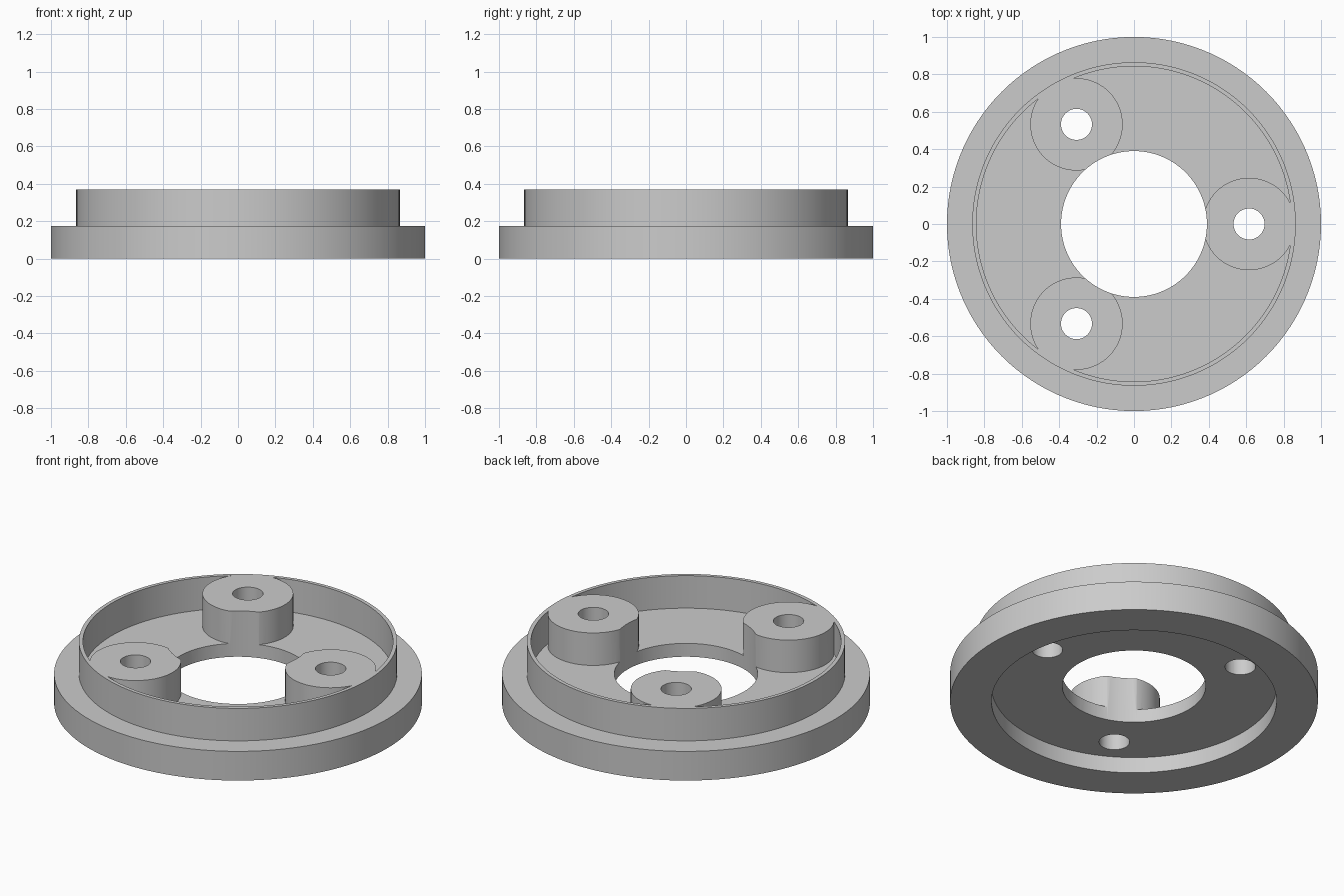
import bpy, bmesh, math

if "Cube" in bpy.data.objects:
    bpy.data.objects.remove(bpy.data.objects["Cube"])

SEG = 120
FLANGE_Z, RIM_Z, RECESS_Z = 0.175, 0.37, 0.095
HOLE_R, BOSS_DIST, BOSS_R, BOLT_R = 0.39, 0.615, 0.247, 0.083

grey = bpy.data.materials.new("light grey")
grey.diffuse_color = (0.6, 0.6, 0.6, 1)
grey.use_nodes = True
grey.node_tree.nodes["Principled BSDF"].inputs["Base Color"].default_value = grey.diffuse_color


def finish(name, bm):
    bmesh.ops.recalc_face_normals(bm, faces=bm.faces)
    mesh = bpy.data.meshes.new(name)
    bm.to_mesh(mesh)
    bm.free()
    mesh.materials.append(grey)
    obj = bpy.data.objects.new(name, mesh)
    bpy.context.collection.objects.link(obj)
    return obj


def revolve(name, profile):
    """Closed (radius, z) profile turned around the z axis."""
    bm = bmesh.new()
    rings = []
    for i in range(SEG):
        a = 2 * math.pi * i / SEG
        rings.append([bm.verts.new((r * math.cos(a), r * math.sin(a), z)) for r, z in profile])
    n = len(profile)
    for i in range(SEG):
        p, q = rings[i], rings[(i + 1) % SEG]
        for j in range(n):
            k = (j + 1) % n
            bm.faces.new((p[j], q[j], q[k], p[k]))
    return finish(name, bm)


def cylinders(name, parts, z0, z1):
    """Upright cylinders, each given as (x, y, radius, sides)."""
    bm = bmesh.new()
    for x, y, r, sides in parts:
        pts = [(x + r * math.cos(2 * math.pi * i / sides),
                y + r * math.sin(2 * math.pi * i / sides)) for i in range(sides)]
        low = [bm.verts.new((px, py, z0)) for px, py in pts]
        top = [bm.verts.new((px, py, z1)) for px, py in pts]
        bm.faces.new(low[::-1])
        bm.faces.new(top)
        for i in range(sides):
            j = (i + 1) % sides
            bm.faces.new((low[i], low[j], top[j], top[i]))
    return finish(name, bm)


def boolean(target, tool, operation):
    tool.hide_render = True
    mod = target.modifiers.new(tool.name, 'BOOLEAN')
    mod.operation, mod.object, mod.solver = operation, tool, 'EXACT'
    bpy.context.view_layer.update()
    graph = bpy.context.evaluated_depsgraph_get()
    mesh = bpy.data.meshes.new_from_object(target.evaluated_get(graph))
    target.modifiers.clear()
    target.data = mesh
    bpy.data.objects.remove(tool)


# Flanged ring with raised rim, floor and underside recess
hub = revolve("flanged_hub", [
    (0.2, RECESS_Z), (0.775, RECESS_Z), (0.775, 0), (1, 0), (1, FLANGE_Z),
    (0.865, FLANGE_Z), (0.865, RIM_Z), (0.843, RIM_Z), (0.843, FLANGE_Z), (0.2, FLANGE_Z)])

# Three bosses, flush with the rim
spots = [(BOSS_DIST * math.cos(a), BOSS_DIST * math.sin(a))
         for a in (0, 2 * math.pi / 3, 4 * math.pi / 3)]
boolean(hub, cylinders("bosses", [(x, y, BOSS_R, 72) for x, y in spots], 0.14, RIM_Z), 'UNION')

# Centre bore and bolt holes
holes = [(0, 0, HOLE_R, SEG)] + [(x, y, BOLT_R, 48) for x, y in spots]
boolean(hub, cylinders("hole_cutter", holes, -0.2, 0.6), 'DIFFERENCE')

# Smooth walls with sharp edges
bpy.context.view_layer.objects.active = hub
hub.select_set(True)
bpy.ops.object.shade_smooth_by_angle(angle=math.radians(30))
